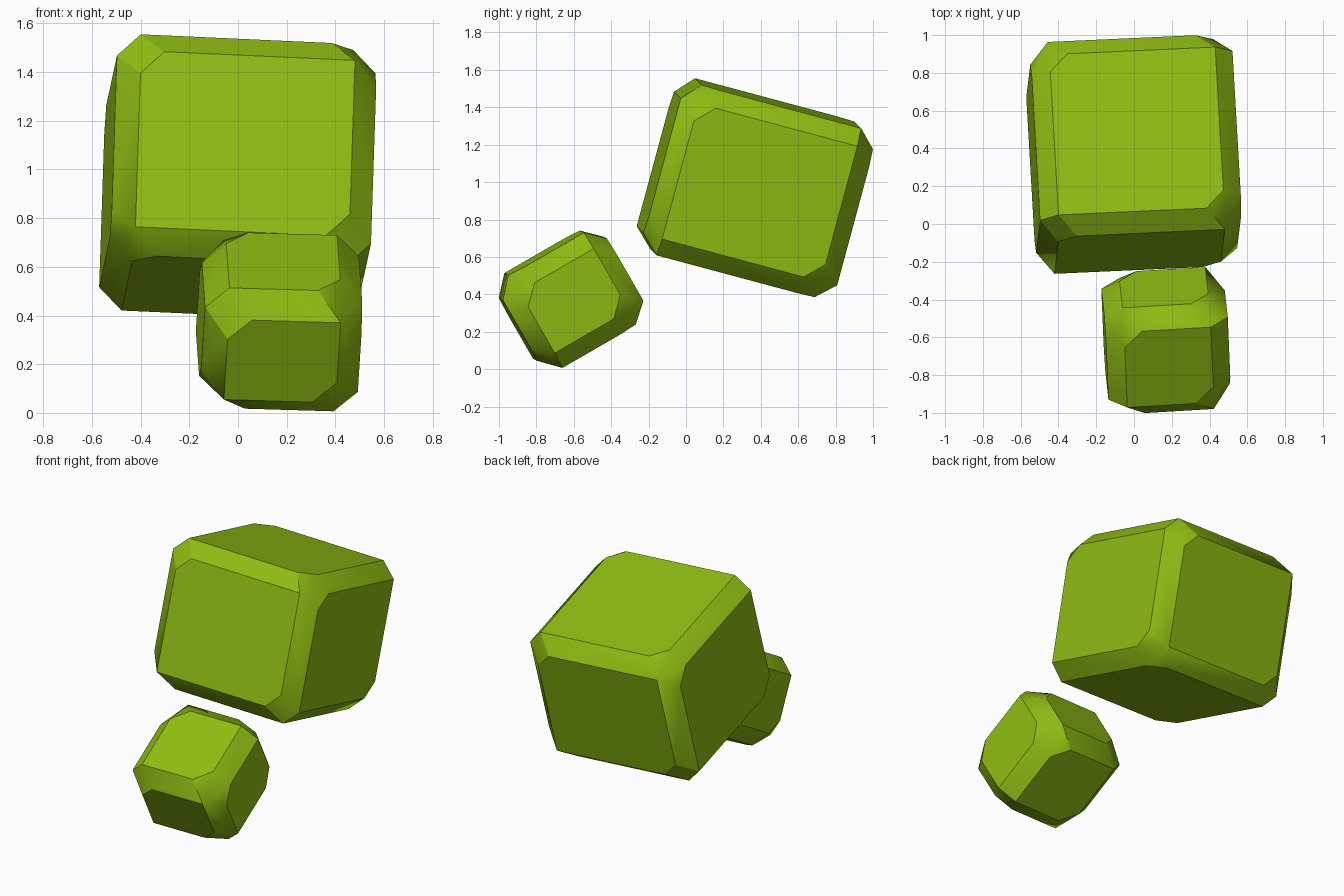
import bpy
import bmesh
import math
from itertools import product
from mathutils import Vector

old = bpy.data.objects.get("Cube")
if old:
    bpy.data.objects.remove(old, do_unlink=True)

# Single leaf green colour
green = bpy.data.materials.new("leaf_green")
green.use_nodes = True
colour = (0.27, 0.50, 0.006, 1.0)
green.diffuse_color = colour
green.node_tree.nodes["Principled BSDF"].inputs["Base Color"].default_value = colour

BEVEL = 0.095


def face_corner(half, signs, axis):
    """Points where one flat face meets one corner: a single point, or two if clipped."""
    point = Vector([s * (h - BEVEL) for s, h in zip(signs, half)])
    point[axis] = signs[axis] * half[axis]
    parity = signs[0] * signs[1] * signs[2]
    clipped = parity > 0 if axis == 1 else parity < 0
    if not clipped:
        return [point]
    points = []
    for other in range(3):
        if other != axis:
            cut = point.copy()
            cut[other] -= signs[other] * BEVEL
            points.append(cut)
    return points


def chunk(name, size, location, degrees):
    """Bevelled block with twisted, partly clipped corners."""
    half = [s / 2 for s in size]
    bm = bmesh.new()
    for signs in product((-1, 1), repeat=3):
        for axis in range(3):
            for point in face_corner(half, signs, axis):
                bm.verts.new(point)
    bmesh.ops.convex_hull(bm, input=bm.verts[:])
    bmesh.ops.dissolve_limit(bm, angle_limit=math.radians(1),
                             verts=bm.verts[:], edges=bm.edges[:])
    bmesh.ops.recalc_face_normals(bm, faces=bm.faces[:])
    mesh = bpy.data.meshes.new(name)
    bm.to_mesh(mesh)
    bm.free()
    mesh.materials.append(green)
    obj = bpy.data.objects.new(name, mesh)
    bpy.context.collection.objects.link(obj)
    obj.location = location
    obj.rotation_euler = [math.radians(d) for d in degrees]
    bpy.ops.object.select_all(action="DESELECT")
    obj.select_set(True)
    bpy.context.view_layer.objects.active = obj
    bpy.ops.object.shade_smooth_by_angle(angle=math.radians(30))
    return obj


# The two leaning blocks
chunk("large_block", (1.07, 1.07, 0.94), (0.0, 0.37, 0.968), (-15, 2.6, 2.6))
chunk("small_block", (0.65, 0.65, 0.57), (0.17, -0.617, 0.375), (30, 1.7, 3.4))
